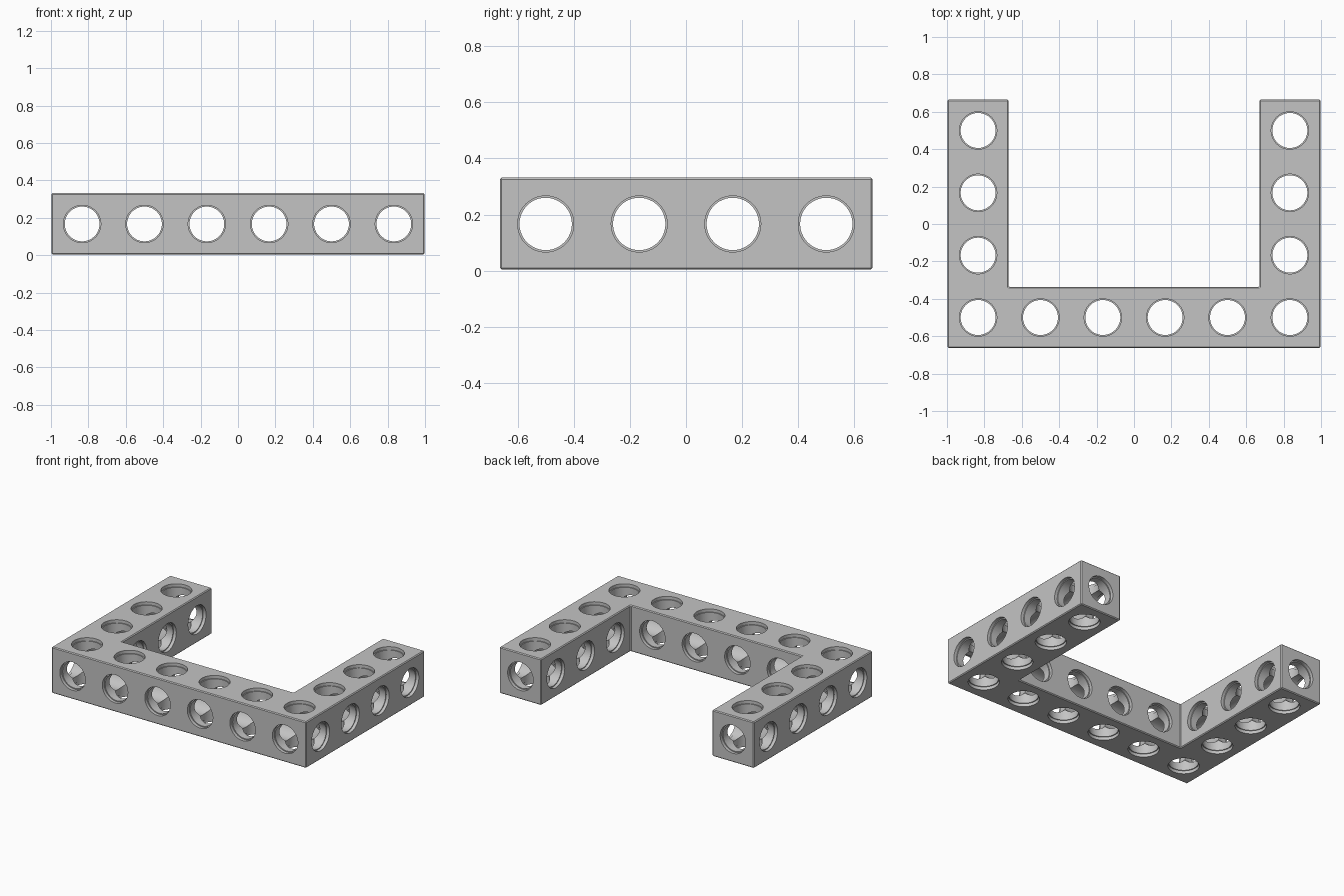
import bpy, bmesh, math
from mathutils import Matrix, Vector

cube = bpy.data.objects.get("Cube")
if cube:
    bpy.data.objects.remove(cube, do_unlink=True)

UNIT = 1 / 3          # grid pitch of the beam
GAP = 0.004           # clearance on every outer face
BORE, RIM, RIM_DEPTH = 0.093, 0.1, 0.022
MID = UNIT / 2        # height of the hole centres

grey = bpy.data.materials.new("mid_grey")
grey.use_nodes = True
colour = (0.55, 0.55, 0.55, 1)
grey.diffuse_color = colour
grey.node_tree.nodes["Principled BSDF"].inputs["Base Color"].default_value = colour


def make_object(name, bm):
    bmesh.ops.recalc_face_normals(bm, faces=bm.faces)
    mesh = bpy.data.meshes.new(name)
    bm.to_mesh(mesh)
    bm.free()
    mesh.materials.append(grey)
    obj = bpy.data.objects.new(name, mesh)
    bpy.context.collection.objects.link(obj)
    return obj


# U-shaped beam with finely chamfered edges
out, inn = 1 - GAP / 2, 2 * UNIT + GAP
front, back, inside = -2 * UNIT + GAP, 2 * UNIT - GAP / 2, -UNIT - GAP
outline = [(-out, front), (out, front), (out, back), (inn, back),
           (inn, inside), (-inn, inside), (-inn, back), (-out, back)]
bm = bmesh.new()
rings = [[bm.verts.new((x, y, z)) for x, y in outline] for z in (GAP, UNIT - GAP / 2)]
for ring in rings:
    bm.faces.new(ring)
for i in range(len(outline)):
    j = (i + 1) % len(outline)
    bm.faces.new((rings[0][i], rings[0][j], rings[1][j], rings[1][i]))
bmesh.ops.recalc_face_normals(bm, faces=bm.faces)
bmesh.ops.bevel(bm, geom=list(bm.edges), offset=0.006, segments=1, affect='EDGES')
beam = make_object("u_shaped_beam", bm)


def add_cylinder(bm, start, end, radius):
    axis = end - start
    turn = axis.to_track_quat('Z', 'Y').to_matrix().to_4x4()
    bmesh.ops.create_cone(bm, cap_ends=True, segments=48, radius1=radius, radius2=radius,
                          depth=axis.length,
                          matrix=Matrix.Translation((start + end) / 2) @ turn)


def cut(bm):
    cutter = make_object("hole_cutter", bm)
    cutter.hide_render = True
    mod = beam.modifiers.new("holes", 'BOOLEAN')
    mod.operation, mod.solver, mod.object = 'DIFFERENCE', 'MANIFOLD', cutter
    bpy.context.view_layer.objects.active = beam
    bpy.ops.object.modifier_apply(modifier=mod.name)
    bpy.data.objects.remove(cutter, do_unlink=True)


def drill(holes, bore):
    """Cut parallel through holes, then a shallow recess at both mouths."""
    bores, rims = bmesh.new(), bmesh.new()
    for start, end in holes:
        start, end = Vector(start), Vector(end)
        step = (end - start).normalized()
        add_cylinder(bores, start - step * 0.03, end + step * 0.03, bore)
        add_cylinder(rims, start - step * 0.03, start + step * RIM_DEPTH, RIM)
        add_cylinder(rims, end - step * RIM_DEPTH, end + step * 0.03, RIM)
    cut(bores)
    cut(rims)


xs = [(i - 2.5) * UNIT for i in range(6)]
ys = [(i - 1.5) * UNIT for i in range(4)]

# Front-to-back holes: the outer two run the length of the arms
drill([((x, front, MID), (x, back if x in (xs[0], xs[5]) else inside, MID)) for x in xs], BORE)

# Sideways holes: one along the whole front bar, then through each arm
drill([((-out, ys[0], MID), (out, ys[0], MID))] +
      [((side * out, y, MID), (side * inn, y, MID)) for y in ys[1:] for side in (-1, 1)],
      BORE + 0.0003)

# Vertical holes
grid = [(x, ys[0]) for x in xs] + [(x, y) for x in (xs[0], xs[5]) for y in ys[1:]]
drill([((x, y, GAP), (x, y, UNIT - GAP / 2)) for x, y in grid], BORE + 0.0006)

# Smooth bores with crisp edges
bpy.ops.object.select_all(action='DESELECT')
beam.select_set(True)
bpy.context.view_layer.objects.active = beam
bpy.ops.object.shade_smooth_by_angle(angle=math.radians(30))
